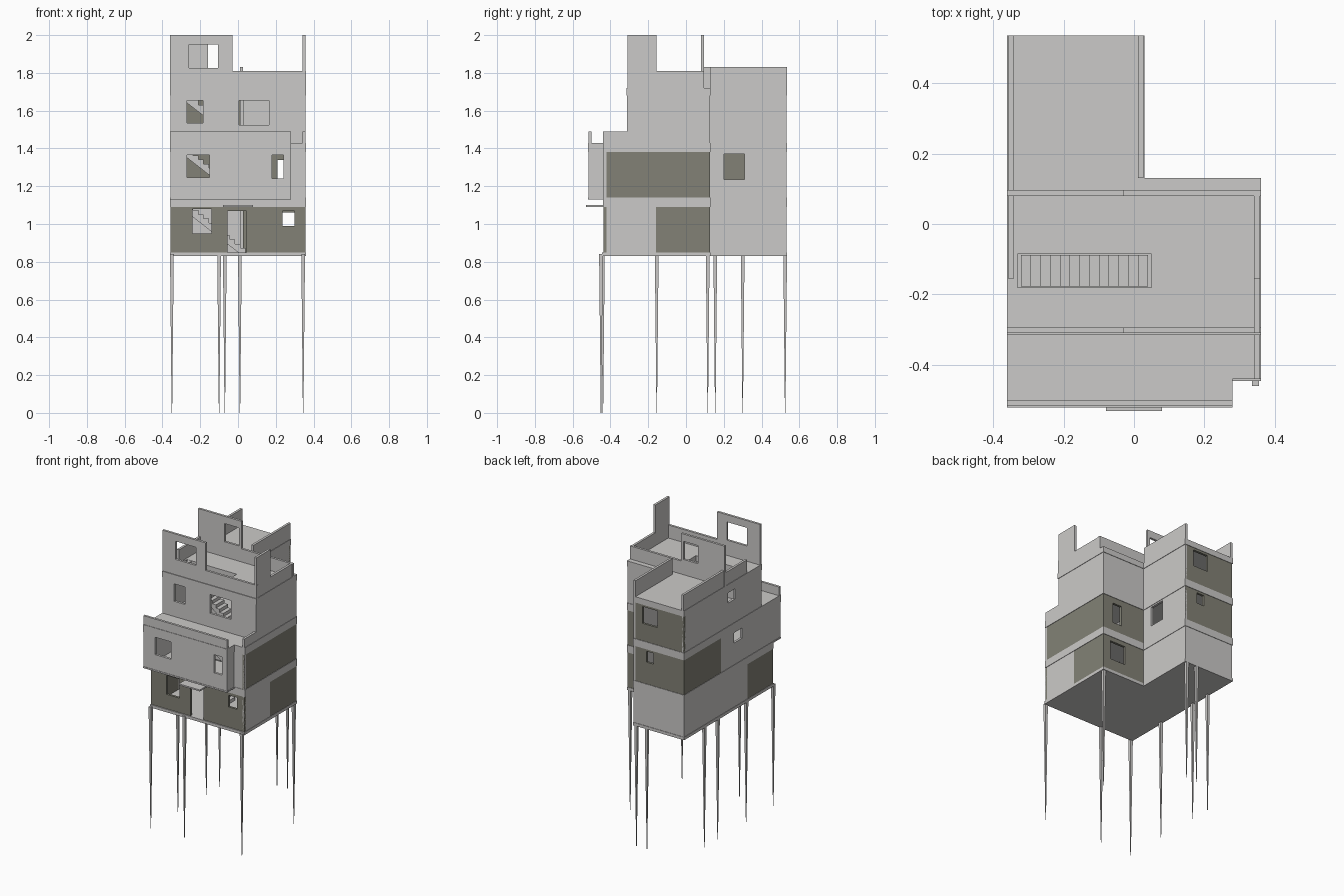
import bpy, bmesh, math

if "Cube" in bpy.data.objects:
    bpy.data.objects.remove(bpy.data.objects["Cube"])


def material(name, rgb):
    m = bpy.data.materials.new(name)
    m.diffuse_color = (*rgb, 1)
    m.use_nodes = True
    m.node_tree.nodes["Principled BSDF"].inputs["Base Color"].default_value = m.diffuse_color
    return m


GREY = material("light grey", (0.60, 0.59, 0.58))
OLIVE = material("olive grey", (0.225, 0.222, 0.182))


def finish(bm, name, mat):
    bmesh.ops.remove_doubles(bm, verts=bm.verts, dist=1e-5)
    bmesh.ops.recalc_face_normals(bm, faces=bm.faces)
    me = bpy.data.meshes.new(name)
    bm.to_mesh(me)
    bm.free()
    me.materials.append(mat)
    ob = bpy.data.objects.new(name, me)
    bpy.context.collection.objects.link(ob)
    return ob


def panel(name, mat, axis, lo, hi, u, v, holes=()):
    """Flat slab normal to axis, from lo to hi; holes are (u0, u1, v0, v1)."""
    us = sorted({*u, *(c for h in holes for c in h[:2])})
    vs = sorted({*v, *(c for h in holes for c in h[2:])})
    bm = bmesh.new()

    def vert(a, b, n):
        co = [a, b]
        co.insert(axis, n)
        return bm.verts.new(co)

    def solid(i, j):
        if not (0 <= i < len(us) - 1 and 0 <= j < len(vs) - 1):
            return False
        a, b = (us[i] + us[i + 1]) / 2, (vs[j] + vs[j + 1]) / 2
        return not any(h[0] < a < h[1] and h[2] < b < h[3] for h in holes)

    for i in range(len(us) - 1):
        for j in range(len(vs) - 1):
            if not solid(i, j):
                continue
            a, b, c, d = us[i], us[i + 1], vs[j], vs[j + 1]
            for n in (lo, hi):
                bm.faces.new([vert(p, q, n) for p, q in ((a, c), (b, c), (b, d), (a, d))])
            edges = (((a, c), (a, d), i - 1, j), ((b, c), (b, d), i + 1, j),
                     ((a, c), (b, c), i, j - 1), ((a, d), (b, d), i, j + 1))
            for p, q, k, l in edges:
                if not solid(k, l):
                    bm.faces.new([vert(*p, lo), vert(*q, lo), vert(*q, hi), vert(*p, hi)])
    return finish(bm, name, mat)


T = 0.016                                     # wall thickness
L, R, W, F, M, B = -0.357, 0.357, 0.027, -0.438, 0.127, 0.532
NOTCH = (0.03, 0.36, 0.13, 0.535)             # missing corner of the L plan
STAIR = (-0.33, 0.05, -0.18, -0.085)          # stair opening

# floor slabs, showing outside as bands
panel("ground_slab", GREY, 2, 0.83, 0.85, (-0.36, 0.36), (-0.445, 0.535), [NOTCH])
panel("first_slab", GREY, 2, 1.09, 1.14, (-0.36, 0.36), (-0.44, 0.535), [NOTCH, STAIR])
panel("second_slab", GREY, 2, 1.38, 1.43, (-0.36, 0.36), (-0.52, 0.535),
      [NOTCH, STAIR, (0.28, 0.36, -0.52, -0.44)])
panel("roof_slab", GREY, 2, 1.68, 1.72, (-0.36, 0.36), (-0.315, 0.535), [NOTCH, STAIR])


def wall_x(name, mat, x, y, z, holes=(), side=1):
    """Wall facing side * x, outer surface at x."""
    panel(name, mat, 0, *sorted((x, x - side * T)), y, z, holes)


def wall_y(name, mat, y, x, z, holes=(), side=1):
    """Wall facing side * y, outer surface at y."""
    panel(name, mat, 1, *sorted((y, y - side * T)), x, z, holes)


# ground storey
Z = (0.85, 1.09)
wall_y("ground_front_wall", OLIVE, F, (L, R), Z,
       [(-0.24, -0.14, 0.95, 1.08), (-0.055, 0.045, 0.85, 1.07), (0.235, 0.30, 0.99, 1.07)], -1)
wall_x("ground_right_front_wall", GREY, R, (F, -0.16), Z)
wall_x("ground_right_back_wall", OLIVE, R, (-0.16, M), Z)
wall_y("ground_inner_corner_wall", OLIVE, M, (W, R), Z, [(0.18, 0.30, 0.93, 1.06)])
wall_x("ground_wing_wall", GREY, W, (M, B), Z)
wall_y("ground_back_wall", GREY, B, (L, W), Z)
wall_x("ground_left_front_wall", OLIVE, L, (F, -0.16), Z, (), -1)
wall_x("ground_left_back_wall", GREY, L, (-0.16, B), Z, (), -1)
panel("door_canopy", GREY, 2, 1.09, 1.10, (-0.08, 0.08), (-0.53, -0.44))

# middle storey with projecting front bay
Z = (1.14, 1.38)
wall_y("bay_front_wall", GREY, -0.517, (L, 0.278), Z,
       [(-0.27, -0.15, 1.245, 1.365), (0.18, 0.24, 1.24, 1.365)], -1)
wall_x("bay_side_wall", GREY, 0.278, (-0.517, F), Z)
panel("bay_floor", GREY, 2, 1.13, 1.14, (-0.36, 0.28), (-0.52, -0.43))
wall_y("middle_front_return", GREY, F, (0.27, R), Z, (), -1)
wall_x("middle_right_wall", OLIVE, R, (F, M), Z)
wall_y("middle_inner_corner_wall", OLIVE, M, (W, R), Z, [(0.21, 0.28, 1.2, 1.34)])
wall_x("middle_wing_wall", GREY, W, (M, B), Z, [(0.2, 0.31, 1.235, 1.37)])
wall_y("middle_back_wall", OLIVE, B, (L, W), Z, [(-0.125, -0.07, 1.29, 1.365)])
wall_x("middle_left_front_wall", GREY, L, (-0.517, M), Z, [(-0.1, -0.015, 1.29, 1.36)], -1)
wall_x("middle_left_back_wall", OLIVE, L, (M, B), Z, (), -1)

# top storey, set back at the front
Z = (1.43, 1.68)
wall_y("top_front_wall", GREY, -0.312, (L, R), Z,
       [(-0.27, -0.185, 1.535, 1.655), (0.005, 0.165, 1.525, 1.655)], -1)
wall_x("top_right_wall", GREY, R, (-0.312, M), Z)
wall_y("top_inner_corner_wall", GREY, M, (W, R), Z)
wall_x("top_wing_wall", GREY, W, (M, B), Z)
wall_y("top_back_wall", OLIVE, B, (L, W), Z, [(-0.155, -0.04, 1.55, 1.665)])
wall_x("top_left_wall", GREY, L, (-0.312, B), Z, [(-0.025, 0.05, 1.59, 1.66)], -1)

# terrace parapets above the bay
wall_y("bay_parapet", GREY, -0.517, (-0.36, 0.28), (1.43, 1.49), (), -1)
wall_x("terrace_right_parapet", GREY, R, (-0.44, -0.312), (1.43, 1.49))

# roof walls: tall window piece on the left, low parapet on the right
Z = (1.72, 2.0)
STEP = (-0.03, 0.36, 1.81, 2.0)
wall_y("roof_front_wall", GREY, -0.31, (-0.36, 0.36), Z, [STEP, (-0.26, -0.105, 1.825, 1.95)], -1)
wall_y("roof_rear_wall", GREY, 0.096, (-0.36, 0.36), Z, [STEP, (-0.16, -0.05, 1.825, 1.95)])
wall_x("roof_right_wall", GREY, R, (-0.31, 0.096), Z, [(-0.155, 0.096, 1.81, 2.0)])
wall_x("roof_left_parapet", GREY, L, (-0.155, 0.096), (1.72, 1.81), (), -1)
wall_x("wing_left_parapet", GREY, L, (0.096, 0.535), (1.72, 1.83), (), -1)
wall_x("wing_right_parapet", GREY, W, (0.13, 0.535), (1.72, 1.83))

# stair flights rising to the left
STEPS = 13
for k, (z0, z1) in enumerate(((0.85, 1.14), (1.14, 1.43), (1.43, 1.72))):
    run, rise = 0.36 / STEPS, (z1 - z0) / STEPS
    pts = []
    for i in range(STEPS):
        x = 0.04 - i * run
        pts += [(x, z0 + i * rise), (x, z0 + (i + 1) * rise)]
    pts += [(-0.32, z1), (-0.32, z1 - 0.04), (0.0, z0)]
    bm = bmesh.new()
    face = bm.faces.new([bm.verts.new((x, -0.178, z)) for x, z in pts])
    ext = bmesh.ops.extrude_face_region(bm, geom=[face])["geom"]
    bmesh.ops.translate(bm, vec=(0, 0.09, 0), verts=[g for g in ext if isinstance(g, bmesh.types.BMVert)])
    finish(bm, f"stairs_{k + 1}", GREY)

# tapered stilts
LEGS = [(0.345, -0.45), (-0.35, -0.45), (0.345, 0.115), (-0.07, 0.525), (0.01, 0.525),
        (-0.35, 0.3), (-0.35, -0.155), (-0.10, -0.44), (-0.35, 0.155)]
for k, (x, y) in enumerate(LEGS):
    bpy.ops.mesh.primitive_cone_add(vertices=4, radius1=0.002, radius2=0.014, depth=0.84,
                                    location=(x, y, 0.42), rotation=(0, 0, math.pi / 4))
    leg = bpy.context.object
    leg.name = f"stilt_{k + 1}"
    leg.data.materials.append(GREY)
